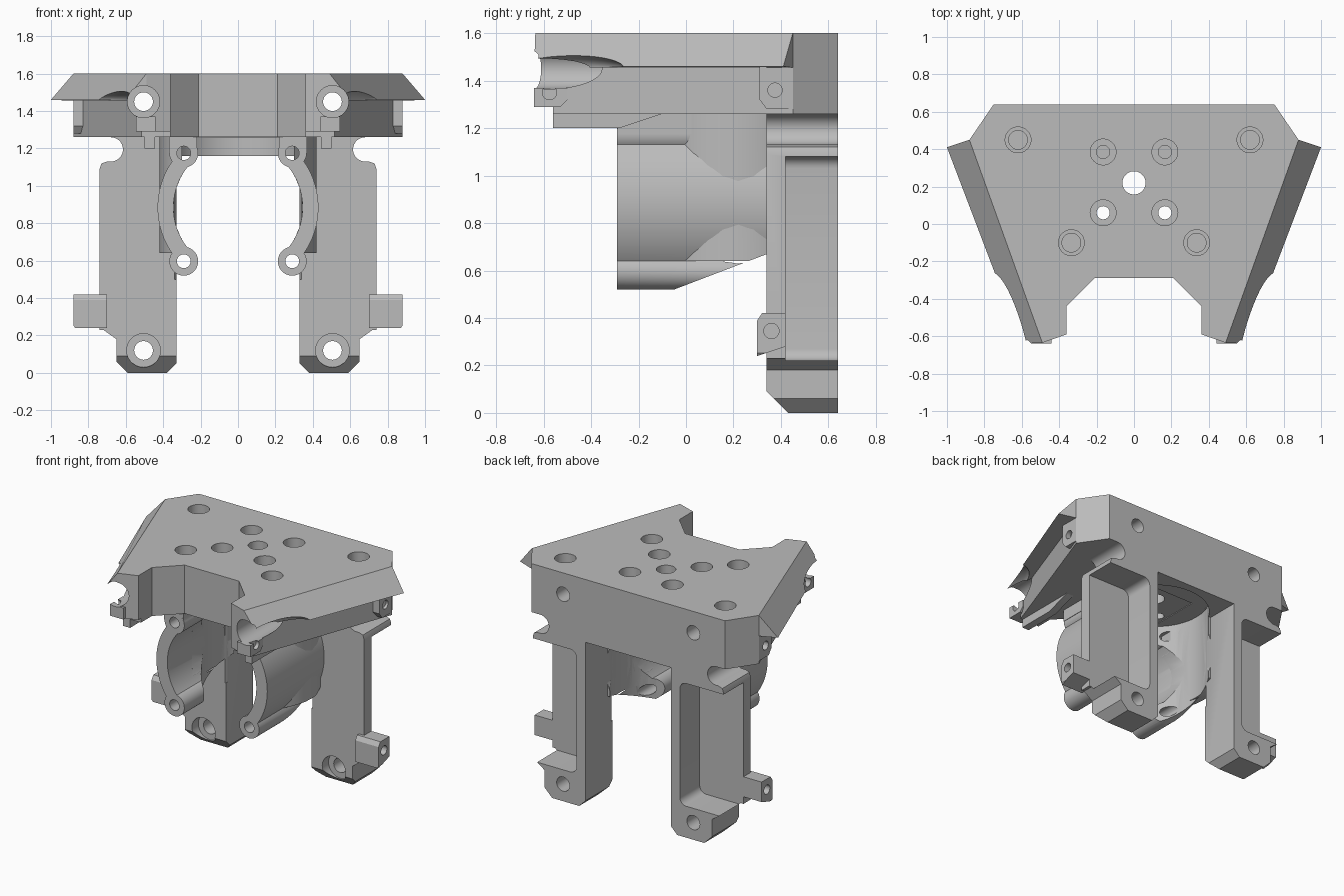
import bpy, bmesh, math
from mathutils import Vector, Matrix

if "Cube" in bpy.data.objects:
    bpy.data.objects.remove(bpy.data.objects["Cube"])

grey = bpy.data.materials.new("matte grey")
grey.use_nodes = True
grey.diffuse_color = (0.5, 0.5, 0.5, 1)
grey.node_tree.nodes["Principled BSDF"].inputs["Base Color"].default_value = (0.5, 0.5, 0.5, 1)


def add_object(name, bm):
    bmesh.ops.recalc_face_normals(bm, faces=bm.faces)
    mesh = bpy.data.meshes.new(name)
    bm.to_mesh(mesh)
    bm.free()
    mesh.materials.append(grey)
    obj = bpy.data.objects.new(name, mesh)
    bpy.context.collection.objects.link(obj)
    return obj


def prism(name, axis, points, lo, hi):
    """Extrude a 2D outline along an axis; the outline uses the other two axes in order."""
    bm = bmesh.new()
    index = "xyz".index(axis)

    def place(p, d):
        co = list(p)
        co.insert(index, d)
        return bm.verts.new(co)
    a = [place(p, lo) for p in points]
    b = [place(p, hi) for p in points]
    bm.faces.new(a)
    bm.faces.new(b)
    for i in range(len(a)):
        j = (i + 1) % len(a)
        bm.faces.new((a[i], a[j], b[j], b[i]))
    return add_object(name, bm)


def arc(cx, cy, r, start, end, n=24):
    angles = [math.radians(start + (end - start) * i / n) for i in range(n + 1)]
    return [(cx + r * math.cos(t), cy + r * math.sin(t)) for t in angles]


def rod(axis, a, b, r, lo, hi):
    return prism("rod", axis, arc(a, b, r, 0, 360, 40)[:-1], lo, hi)


def box(x0, x1, y0, y1, z0, z1):
    return prism("box", "z", [(x0, y0), (x1, y0), (x1, y1), (x0, y1)], z0, z1)


def combine(obj, add=(), cut=(), mirror=False):
    """Join and cut helper solids, bake the result and drop the helpers."""
    helpers = list(add) + list(cut)
    for tool in helpers:
        tool.hide_render = True
        mod = obj.modifiers.new("bool", "BOOLEAN")
        mod.operation = "UNION" if tool in add else "DIFFERENCE"
        mod.solver = "EXACT"
        mod.object = tool
    if mirror:
        mod = obj.modifiers.new("mirror", "MIRROR")
        mod.use_mirror_merge = False
    bpy.context.view_layer.update()
    baked = bpy.data.meshes.new_from_object(obj.evaluated_get(bpy.context.evaluated_depsgraph_get()))
    obj.modifiers.clear()
    obj.data = baked
    baked.name = obj.name
    for tool in helpers:
        bpy.data.objects.remove(tool)
    bpy.ops.object.select_all(action="DESELECT")
    obj.select_set(True)
    bpy.context.view_layer.objects.active = obj
    bpy.ops.object.shade_smooth_by_angle(angle=math.radians(25))
    return obj


def rod_cuts(side):
    """Long bolt hole with its wide front bore and the scooped flank beside it."""
    bm = bmesh.new()
    shape = Matrix.Translation((side * 0.75, -0.62, 1.45)) @ Matrix.Diagonal((0.2, 0.36, 0.085, 1))
    bmesh.ops.create_uvsphere(bm, u_segments=40, v_segments=24, radius=1, matrix=shape)
    return [rod("y", side * 0.505, 1.45, 0.05, -0.8, 0.8),
            rod("y", side * 0.505, 1.45, 0.086, -0.8, -0.2),
            add_object("scoop", bm)]


# Top plate: solid deck with two forward arms
half = [(0.21, -0.29), (0.36, -0.44), (0.36, -0.59), (0.49, -0.635), (0.88, 0.45), (0.75, 0.64)]
outline = half + [(-x, y) for x, y in reversed(half)]
cuts = [rod("z", 0, 0.22, 0.062, 1, 2)]
for s in (-1, 1):
    cuts += rod_cuts(s)
    cuts.append(box(min(s * 0.3, s * 0.7), max(s * 0.3, s * 0.7), -0.7, -0.56, 1.2, 1.29))
    for y in (0.06, 0.385):
        cuts += [rod("z", s * 0.165, y, 0.035, 1, 2), rod("z", s * 0.165, y, 0.069, 1.45, 2)]
    for x, y in ((0.62, 0.45), (0.335, -0.1)):
        cuts += [rod("z", s * x, y, 0.069, 1.5, 2), rod("z", s * x, y, 0.05, 1.4, 2)]
combine(prism("top_plate", "z", outline, 1.26, 1.6), cut=cuts)

# Sloped wings along the plate sides
bm = bmesh.new()
rear = [bm.verts.new(p) for p in ((0.88, 0.45, 1.6), (1.0, 0.41, 1.46), (0.88, 0.45, 1.455))]
front = [bm.verts.new(p) for p in ((0.49, -0.635, 1.6), (0.6, -0.64, 1.46), (0.49, -0.635, 1.455))]
bm.faces.new(rear)
bm.faces.new(front)
for i in range(3):
    j = (i + 1) % 3
    bm.faces.new((rear[i], rear[j], front[j], front[i]))
combine(add_object("side_wings", bm), cut=rod_cuts(1), mirror=True)

# Drilled lugs: under the wing rear, at the arm tips and low on the legs
lug = prism("rear_lugs", "x", [(0.31, 1.46), (0.31, 1.32), (0.34, 1.28), (0.45, 1.28), (0.45, 1.46)], 0.78, 0.88)
combine(lug, cut=[rod("x", 0.375, 1.36, 0.03, 0.7, 1)], mirror=True)
lug = prism("tip_lugs", "x", [(-0.64, 1.37), (-0.64, 1.29), (-0.53, 1.29), (-0.5, 1.32), (-0.5, 1.37)], 0.44, 0.545)
combine(lug, cut=[rod("x", -0.575, 1.35, 0.03, 0.3, 0.7), rod("y", 0.505, 1.45, 0.086, -0.8, -0.2)], mirror=True)
lug = prism("leg_lugs", "x", [(0.3, 0.24), (0.42, 0.28), (0.42, 0.42), (0.32, 0.42), (0.3, 0.39)], 0.7, 0.88)
corner = prism("corner", "y", [(0.84, 0.2), (0.9, 0.2), (0.9, 0.28)], 0.2, 0.5)
combine(lug, cut=[rod("x", 0.36, 0.345, 0.032, 0.76, 1), corner], mirror=True)

# Thin fins below the arms
fin = prism("arm_fins", "x", [(-0.56, 1.3), (-0.56, 1.2), (-0.28, 1.2), (-0.1, 1.26), (-0.1, 1.3)], 0.445, 0.5)
combine(fin, mirror=True)

# Legs: pocketed plates with a round notch at the top and a chamfered foot
leg_outline = [(0.33, 1.27), (0.33, 0.05), (0.38, 0), (0.59, 0), (0.65, 0.06), (0.65, 0.18),
               (0.72, 0.23), (0.74, 0.23), (0.74, 1.09), (0.73, 1.12), (0.7, 1.13)]
leg_outline += arc(0.68, 1.195, 0.065, 270, 90, 14) + [(0.68, 1.27)]
pocket = arc(0.45, 0.27, 0.05, 270, 180, 6) + arc(0.45, 1.03, 0.05, 180, 90, 6) + [(0.9, 1.08), (0.9, 0.22)]
combine(prism("legs", "y", leg_outline, 0.34, 0.64), cut=[
    prism("pocket", "y", pocket, 0.42, 0.8),
    prism("toe", "x", [(0.2, 0.23), (0.2, -0.1), (0.53, -0.1)], 0.2, 0.8),
    rod("y", 0.505, 0.12, 0.05, 0.2, 0.8),
    rod("y", 0.505, 0.12, 0.09, 0.2, 0.41),
    rod("z", 0, 0.22, 0.36, 0.5, 1.25)], mirror=True)

# Rear bridge between the legs, hollowed by the upright bore
combine(box(-0.34, 0.34, 0.34, 0.64, 1.16, 1.265), cut=[rod("z", 0, 0.22, 0.36, 1, 1.255)]).name = "rear_bridge"

# Split housing: curved shells with bolt ears
lower_slope = [(-0.05, 0.52), (0.5, 0.73), (0.5, 0.3), (-0.05, 0.3)]
shell = arc(0, 0.885, 0.43, -45, 45, 32) + arc(0, 0.885, 0.345, 45, -45, 32)
combine(prism("housing_shells", "y", shell, -0.29, 0.345),
        add=[rod("y", 0.29, 1.175, 0.077, -0.29, 0.345),
             rod("y", 0.29, 0.597, 0.077, -0.29, 0.345),
             box(0.22, 0.37, -0.289, 0.344, 1.175, 1.265)],
        cut=[prism("slope", "x", lower_slope, 0, 0.8),
             rod("y", 0.29, 1.175, 0.037, -0.5, 0.33),
             rod("y", 0.29, 0.597, 0.037, -0.5, 0.5),
             rod("z", 0, 0.22, 0.36, 0.3, 1.255)], mirror=True)

# Upright bulges where the housing clears the vertical bore
combine(rod("z", 0, 0.22, 0.42, 0.64, 1.265),
        cut=[rod("z", 0, 0.22, 0.36, 0.5, 1.255),
             box(-0.6, 0.3, -0.5, 1, 0.3, 1.5),
             box(0, 0.6, 0.4, 1, 0.3, 1.5),
             rod("y", 0, 0.885, 0.345, -0.5, 1),
             prism("slope", "x", lower_slope, 0, 0.8)], mirror=True).name = "housing_bulges"
